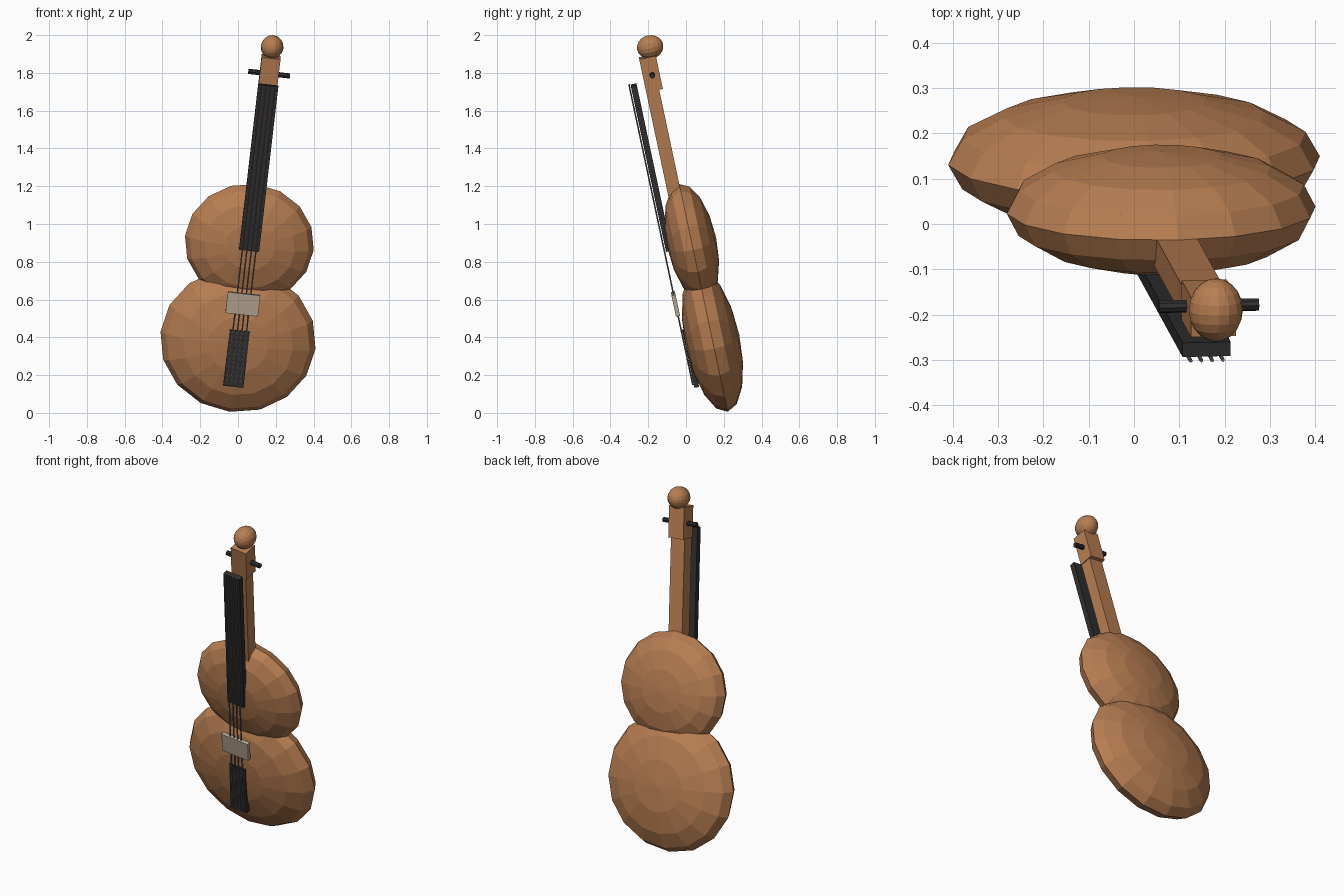
import bpy, bmesh
from math import radians
from mathutils import Matrix, Vector

if "Cube" in bpy.data.objects:
    bpy.data.objects.remove(bpy.data.objects["Cube"])

# The instrument is modelled upright around the lower body centre, then leaned
LEAN = (Matrix.Translation((0, 0.14, 0.385))
        @ Matrix.Rotation(radians(12), 4, 'X')
        @ Matrix.Rotation(radians(6.5), 4, 'Y'))


def material(name, color):
    m = bpy.data.materials.new(name)
    m.diffuse_color = (*color, 1)
    m.use_nodes = True
    m.node_tree.nodes["Principled BSDF"].inputs["Base Color"].default_value = m.diffuse_color
    return m


WOOD = material("varnished_wood", (0.48, 0.21, 0.085))
EBONY = material("ebony", (0.03, 0.028, 0.028))
MAPLE = material("pale_maple", (0.50, 0.42, 0.31))
STEEL = material("string_metal", (0.16, 0.14, 0.14))


def finish(bm, name, mat, loc, scale, turn=Matrix()):
    bm.transform(Matrix.Translation(loc) @ Matrix.Diagonal((*scale, 1)) @ turn)
    me = bpy.data.meshes.new(name)
    bm.to_mesh(me)
    bm.free()
    me.materials.append(mat)
    ob = bpy.data.objects.new(name, me)
    ob.matrix_world = LEAN
    bpy.context.collection.objects.link(ob)
    return ob


def box(name, mat, loc, size):
    bm = bmesh.new()
    bmesh.ops.create_cube(bm, size=1)
    return finish(bm, name, mat, loc, size)


def ellipsoid(name, mat, loc, radii, segments=16, rings=8):
    # poles face front and back
    bm = bmesh.new()
    bmesh.ops.create_uvsphere(bm, u_segments=segments, v_segments=rings, radius=1)
    return finish(bm, name, mat, loc, radii, Matrix.Rotation(radians(90), 4, 'X'))


def rod(name, mat, loc, radius, length, sides, turn=Matrix()):
    bm = bmesh.new()
    bmesh.ops.create_cone(bm, cap_ends=True, segments=sides, radius1=radius,
                          radius2=radius, depth=length)
    return finish(bm, name, mat, loc, (1, 1, 1), turn)


# Body
ellipsoid("lower_body", WOOD, (0, 0, 0), (0.413, 0.145, 0.39))
ellipsoid("upper_body", WOOD, (0, 0, 0.53), (0.343, 0.132, 0.32))

# Neck, peg box and scroll
box("neck", WOOD, (0, -0.035, 1.03), (0.09, 0.07, 0.70))
box("peg_box", WOOD, (0, -0.025, 1.46), (0.10, 0.09, 0.18))
ellipsoid("scroll", WOOD, (0, 0, 1.597), (0.06, 0.07, 0.063), 16, 10)
rod("tuning_pegs", EBONY, (0, -0.02, 1.456), 0.014, 0.222, 8,
    Matrix.Rotation(radians(90), 4, 'Y'))

# Fingerboard, tailpiece and bridge
box("fingerboard", EBONY, (0, -0.127, 0.967), (0.107, 0.032, 0.90))
box("tailpiece", EBONY, (0, -0.133, -0.07), (0.107, 0.026, 0.305))
box("bridge", MAPLE, (0, -0.152, 0.23), (0.173, 0.022, 0.114))

# Four strings
for i in range(4):
    rod(f"string_{i + 1}", STEEL, ((i - 1.5) * 0.024, -0.151, 0.607), 0.004, 1.63, 6)
